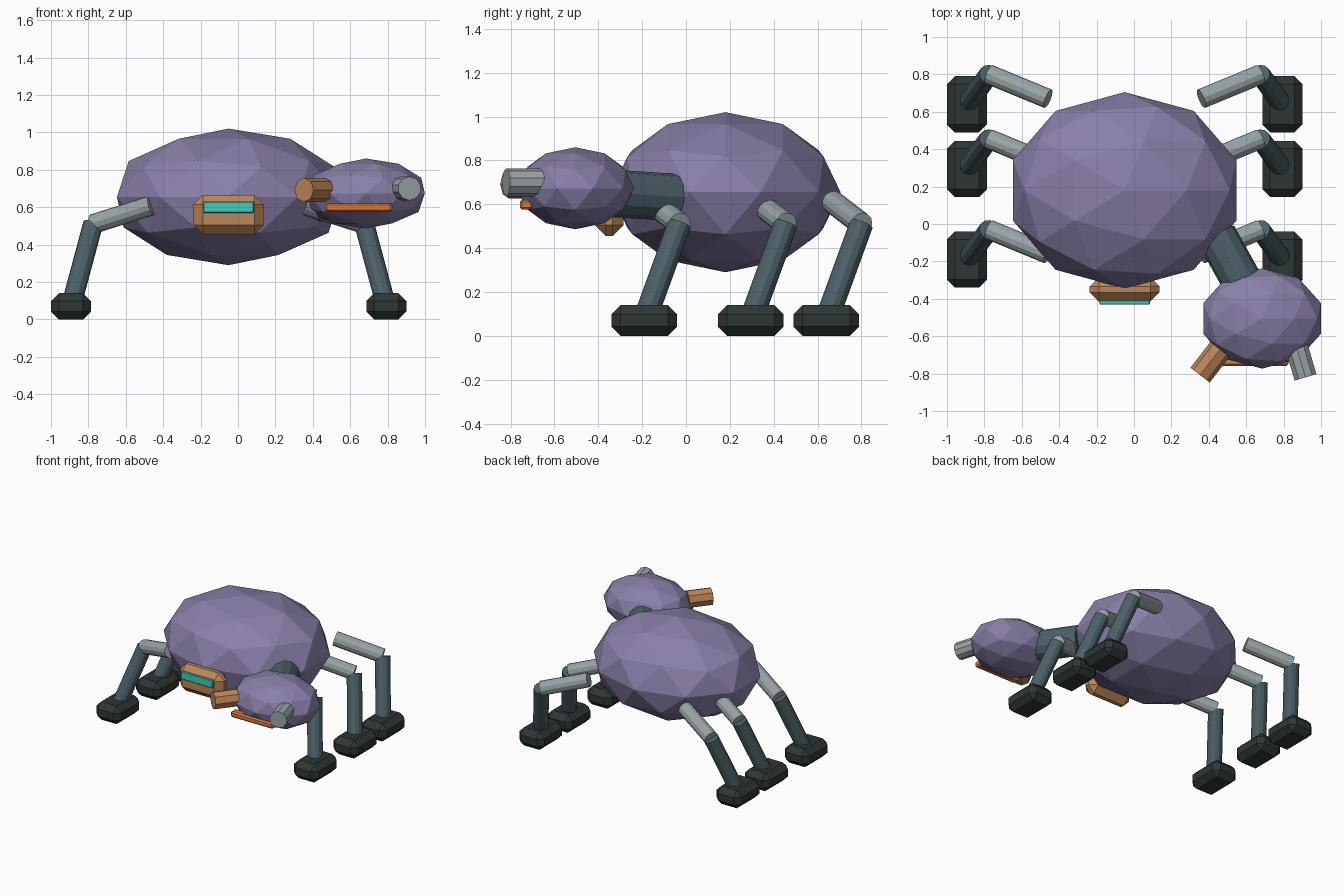
import bpy
from mathutils import Vector

if "Cube" in bpy.data.objects:
    bpy.data.objects.remove(bpy.data.objects["Cube"], do_unlink=True)


def material(name, rgb):
    mat = bpy.data.materials.new(name)
    mat.use_nodes = True
    mat.diffuse_color = (*rgb, 1)
    mat.node_tree.nodes["Principled BSDF"].inputs["Base Color"].default_value = (*rgb, 1)
    return mat


purple = material("dusty_purple", (0.25, 0.21, 0.39))
steel = material("light_steel", (0.32, 0.37, 0.39))
slate = material("dark_slate", (0.073, 0.117, 0.135))
rubber = material("foot_black", (0.026, 0.038, 0.037))
copper = material("copper", (0.51, 0.24, 0.10))
orange = material("orange", (0.70, 0.20, 0.055))
teal = material("glowing_teal", (0.06, 0.60, 0.50))


def finish(name, mat):
    obj = bpy.context.object
    obj.name = name
    obj.data.materials.append(mat)
    return obj


def faceted_ball(name, center, radii, mat):
    bpy.ops.mesh.primitive_ico_sphere_add(subdivisions=2, radius=1, location=center)
    bpy.context.object.scale = radii
    return finish(name, mat)


def rod(name, start, end, radius, mat, sides=12):
    start, end = Vector(start), Vector(end)
    axis = end - start
    bpy.ops.mesh.primitive_cylinder_add(vertices=sides, radius=radius, depth=axis.length,
                                        location=(start + end) / 2)
    obj = bpy.context.object
    obj.rotation_euler = axis.to_track_quat("Z", "Y").to_euler()
    return finish(name, mat)


def chamfered_box(name, center, size, chamfer, mat):
    bpy.ops.mesh.primitive_cube_add(size=1, location=center)
    obj = bpy.context.object
    for v in obj.data.vertices:
        v.co = Vector(a * b for a, b in zip(v.co, size))
    bevel = obj.modifiers.new("chamfer", "BEVEL")
    bevel.width = chamfer
    bevel.segments = 1
    return finish(name, mat)


# Body, neck and head
MID = -0.05
faceted_ball("body", (MID, 0.18, 0.655), (0.628, 0.525, 0.365), purple)
faceted_ball("head", (0.685, -0.505, 0.673), (0.33, 0.268, 0.187), purple)
rod("neck", (0.44, -0.06, 0.632), (0.64, -0.42, 0.655), 0.108, slate)

# Eye stalks and mouth
rod("right_eye", (0.46, -0.67, 0.692), (0.353, -0.808, 0.692), 0.065, copper, 8)
rod("left_eye", (0.87, -0.66, 0.70), (0.917, -0.82, 0.70), 0.064, steel, 10)
chamfered_box("mouth", (0.645, -0.728, 0.598), (0.36, 0.06, 0.045), 0.01, orange)

# Chest panel with its lit strip
chamfered_box("chest_panel", (MID, -0.35, 0.56), (0.375, 0.13, 0.21), 0.05, copper)
chamfered_box("chest_light", (MID, -0.42, 0.60), (0.27, 0.022, 0.06), 0.004, teal)

# Three pairs of legs, mirrored about the body's centre
for row, y in (("front", -0.19), ("middle", 0.295), ("back", 0.64)):
    for side, s in (("right", -1), ("left", 1)):
        tag = f"{row}_{side}"
        knee = (MID + s * 0.725, y + 0.16, 0.51)
        hip = (MID + s * 0.41, y + 0.03, 0.61)
        ankle = (MID + s * 0.843, y, 0.07)
        rod(f"{tag}_upper_leg", hip, knee, 0.053, steel)
        rod(f"{tag}_lower_leg", ankle, knee, 0.054, slate)
        chamfered_box(f"{tag}_foot", ankle, (0.214, 0.30, 0.14), 0.042, rubber)
